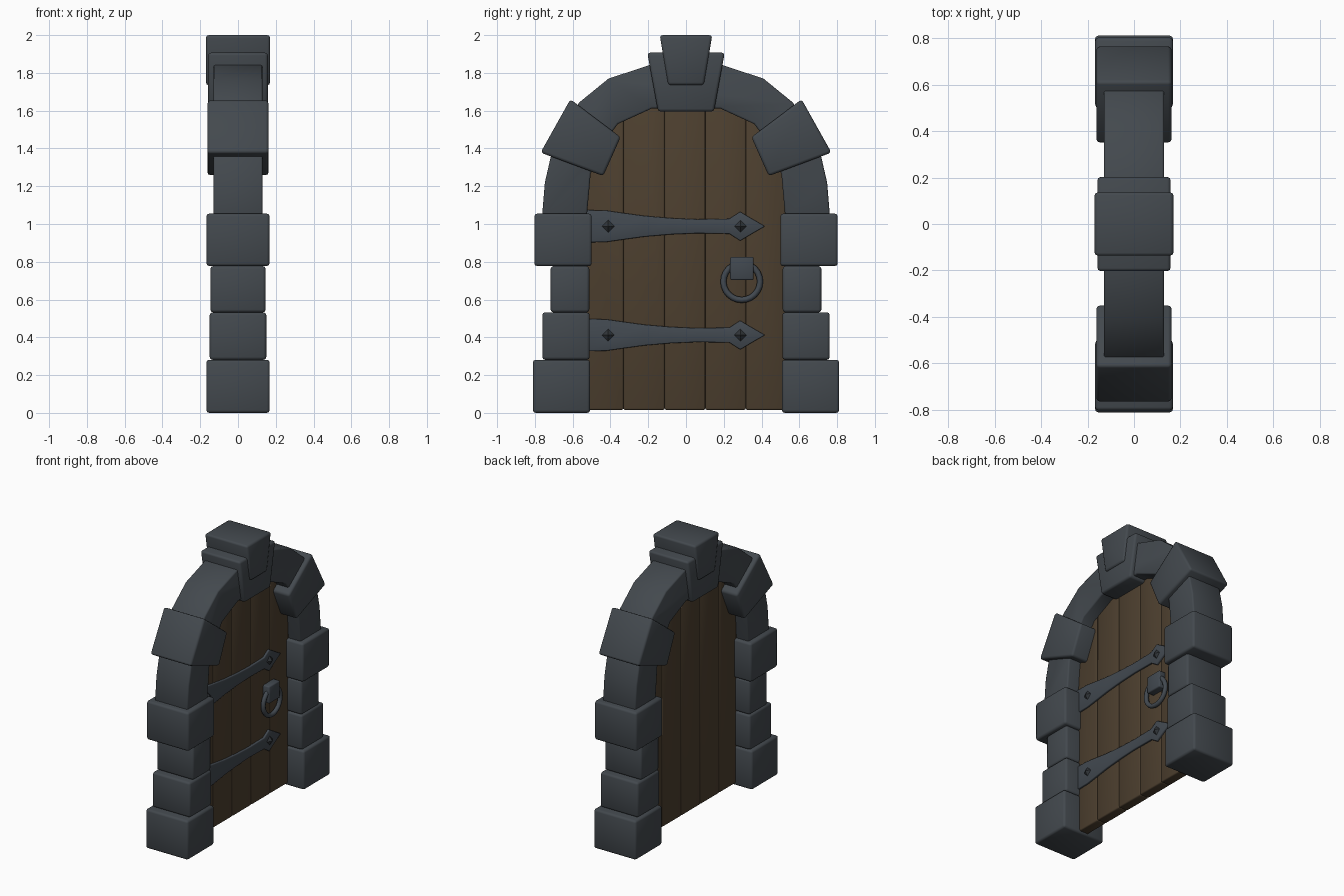
import bpy, bmesh, math
from mathutils import Matrix

if "Cube" in bpy.data.objects:
    bpy.data.objects.remove(bpy.data.objects["Cube"])


def material(name, rgb):
    m = bpy.data.materials.new(name)
    m.diffuse_color = (*rgb, 1)
    m.use_nodes = True
    m.node_tree.nodes["Principled BSDF"].inputs["Base Color"].default_value = m.diffuse_color
    return m


STONE = material("grey_stone", (0.056, 0.066, 0.076))
WOOD = material("brown_wood", (0.074, 0.050, 0.028))
IRON = material("dark_iron", (0.054, 0.066, 0.080))
RIVET = material("rivet_iron", (0.030, 0.035, 0.040))


def finish(name, bm, mat, bevel=0.0, angle=60):
    bmesh.ops.recalc_face_normals(bm, faces=bm.faces)
    me = bpy.data.meshes.new(name)
    bm.to_mesh(me)
    bm.free()
    me.materials.append(mat)
    ob = bpy.data.objects.new(name, me)
    bpy.context.collection.objects.link(ob)
    if bevel:
        b = ob.modifiers.new("bevel", 'BEVEL')
        b.width, b.segments, b.limit_method = bevel, 2, 'ANGLE'
        b.angle_limit = math.radians(35)
    bpy.ops.object.select_all(action='DESELECT')
    ob.select_set(True)
    bpy.context.view_layer.objects.active = ob
    bpy.ops.object.shade_smooth_by_angle(angle=math.radians(angle))
    if bevel:  # smooth across the bevel, so broad faces shade softly
        for p in ob.data.polygons:
            p.use_smooth = True
        for e in ob.data.edges:
            e.use_edge_sharp = False
    return ob


# Extrude a (y, z) outline along x
def prism(name, pts, x0, x1, mat, bevel=0.0):
    bm = bmesh.new()
    face = bm.faces.new([bm.verts.new((x0, y, z)) for y, z in pts])
    ext = bmesh.ops.extrude_face_region(bm, geom=[face])
    vs = [v for v in ext["geom"] if isinstance(v, bmesh.types.BMVert)]
    bmesh.ops.translate(bm, verts=vs, vec=(x1 - x0, 0, 0))
    bm.faces.ensure_lookup_table()
    return finish(name, bm, mat, bevel)


def rect(y0, y1, z0, z1):
    return [(y0, z0), (y1, z0), (y1, z1), (y0, z1)]


# Jamb stones (y0, y1, z0, z1, half depth) and angled arch stones, both sides
jambs = [(0.508, 0.811, 0.0, 0.281, 0.168), (0.51, 0.761, 0.281, 0.532, 0.15),
         (0.512, 0.717, 0.532, 0.777, 0.146), (0.499, 0.803, 0.777, 1.055, 0.167)]
angled = [(0.612, 1.66), (0.346, 1.46), (0.438, 1.254), (0.77, 1.378)]
for side, s in (("left", -1), ("right", 1)):
    for i, (y0, y1, z0, z1, d) in enumerate(jambs):
        prism(f"jamb_stone_{side}_{i + 1}", [(s * y, z) for y, z in rect(y0, y1, z0, z1)],
              -d, d, STONE, 0.015)
    prism(f"angled_stone_{side}", [(s * y, z) for y, z in angled], -0.162, 0.162, STONE, 0.015)

# Arch ring
outer = [(0.762, 1.04), (0.747, 1.22), (0.715, 1.36), (0.567, 1.642), (0.41, 1.77), (0.19, 1.842)]
inner = [(0.525, 1.04), (0.505, 1.265), (0.45, 1.41), (0.36, 1.53), (0.18, 1.612)]


def mirrored(half):
    return half + [(-y, z) for y, z in reversed(half)]


prism("arch", mirrored(outer) + mirrored(inner)[::-1], -0.13, 0.13, STONE, 0.01)

# Keystone in two layers
prism("keystone_lower", [(-0.205, 1.907), (0.205, 1.907), (0.148, 1.595), (-0.148, 1.595)],
      -0.158, 0.158, STONE, 0.015)
prism("keystone_upper", [(-0.139, 2.0), (0.139, 2.0), (0.095, 1.735), (-0.095, 1.735)],
      -0.17, 0.17, STONE, 0.015)

# Door planks, cut to the arch slightly inside the stone
top = mirrored([(y + 0.02, z + 0.03) for y, z in inner[1:]])[::-1]


def door_height(y):
    for (ya, za), (yb, zb) in zip(top, top[1:]):
        if ya <= y <= yb:
            return za + (zb - za) * (y - ya) / (yb - ya)
    return top[0][1]


edges = [-0.525, -0.331, -0.113, 0.102, 0.317, 0.525]
for i, (a, b) in enumerate(zip(edges, edges[1:])):
    ys = [b] + [y for y, z in reversed(top) if a + 0.01 < y < b - 0.01] + [a]
    prism(f"door_plank_{i + 1}", [(a, 0.016), (b, 0.016)] + [(y, door_height(y)) for y in ys],
          -0.036, 0.036, WOOD, 0.008)

# Strap hinges with pyramid rivets
half = [(-0.53, 0.086), (-0.42, 0.083), (-0.33, 0.070), (-0.22, 0.055), (-0.08, 0.043),
        (0.06, 0.037), (0.23, 0.040), (0.287, 0.077), (0.34, 0.045)]
for name, zc in (("upper", 0.988), ("lower", 0.412)):
    pts = [(y, zc + h) for y, h in half] + [(0.418, zc)] + [(y, zc - h) for y, h in reversed(half)]
    prism(f"{name}_hinge", pts, 0.02, 0.05, IRON, 0.005)
    for j, y in enumerate((-0.412, 0.288)):
        bm = bmesh.new()
        bmesh.ops.create_cone(bm, segments=4, radius1=0.034, radius2=0.0, depth=0.022, cap_ends=True,
                              matrix=Matrix.Translation((0.06, y, zc)) @ Matrix.Rotation(math.pi / 2, 4, 'Y'))
        finish(f"{name}_hinge_rivet_{j + 1}", bm, RIVET, angle=20)

# Ring handle and its bracket
prism("handle_bracket", rect(0.234, 0.358, 0.703, 0.826), 0.02, 0.085, IRON, 0.008)
bm = bmesh.new()
N, M, R, r = 24, 8, 0.097, 0.016
rings = []
for i in range(N):
    a = 2 * math.pi * i / N
    rings.append([bm.verts.new((0.062 + r * math.sin(2 * math.pi * k / M),
                                0.295 + (R + r * math.cos(2 * math.pi * k / M)) * math.cos(a),
                                0.695 + (R + r * math.cos(2 * math.pi * k / M)) * math.sin(a)))
                  for k in range(M)])
for i in range(N):
    p, q = rings[i], rings[(i + 1) % N]
    for k in range(M):
        bm.faces.new((p[k], p[(k + 1) % M], q[(k + 1) % M], q[k]))
finish("handle_ring", bm, IRON)
